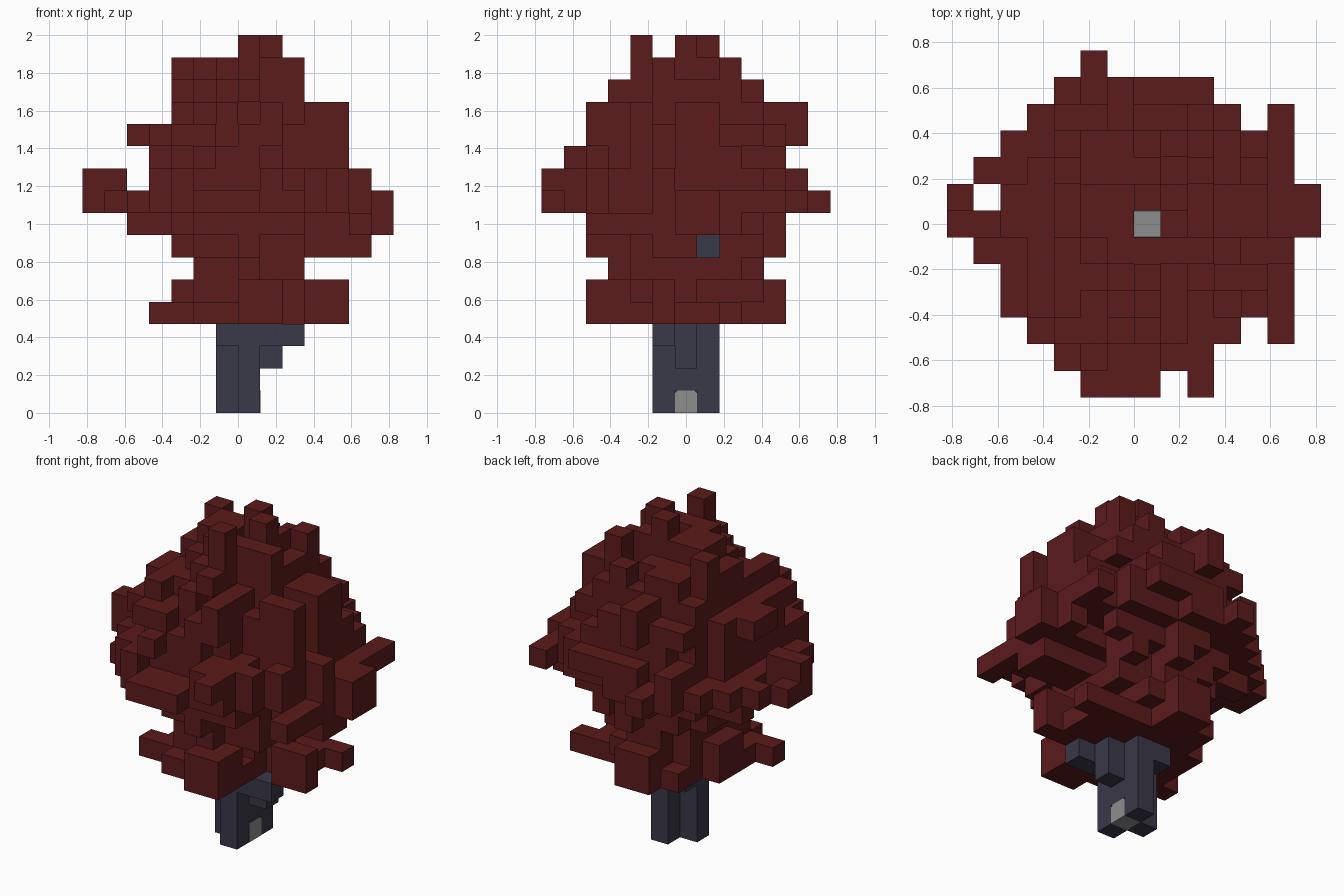
import bpy
import bmesh
import math
import random
from itertools import product
from mathutils import Vector

random.seed(5)
UNIT = 2 / 17          # edge length of one block
CANOPY_BASE = 4        # first layer of blocks with leaves
CAP_LEVEL = 13         # floor of the open shaft in the crown

start_cube = bpy.data.objects.get("Cube")
if start_cube:
    bpy.data.objects.remove(start_cube, do_unlink=True)


def make_material(name, colour):
    mat = bpy.data.materials.new(name)
    mat.use_nodes = True
    mat.diffuse_color = (*colour, 1)
    shader = mat.node_tree.nodes["Principled BSDF"]
    shader.inputs["Base Color"].default_value = (*colour, 1)
    shader.inputs["Roughness"].default_value = 0.9
    return mat


dark_red = make_material("dark red leaves", (0.107, 0.0105, 0.011))
slate = make_material("slate bark", (0.042, 0.040, 0.065))
grey = make_material("plain grey", (0.27, 0.27, 0.27))


def box_cells(x0, x1, y0, y1, z0, z1):
    """All block cells of an inclusive box."""
    return set(product(range(x0, x1 + 1), range(y0, y1 + 1), range(z0, z1 + 1)))


DIRECTIONS = [Vector(d) for d in product((-1, 0, 1), repeat=3)
              if sum(map(abs, d)) == 1]


def neighbours(cell):
    return [tuple(int(a + b) for a, b in zip(cell, d)) for d in DIRECTIONS]


def link_mesh(name, bm, mat):
    mesh = bpy.data.meshes.new(name)
    bm.to_mesh(mesh)
    bm.free()
    mesh.materials.append(mat)
    bpy.context.collection.objects.link(bpy.data.objects.new(name, mesh))


def build_blocks(name, cells, hidden_by, mat):
    """Skin a set of blocks, leaving out the faces that touch other blocks."""
    bm = bmesh.new()
    corners = {}

    def corner(point):
        key = tuple(round(c * 2) for c in point)
        if key not in corners:
            corners[key] = bm.verts.new(Vector(point) * UNIT)
        return corners[key]

    for cell in sorted(cells):
        centre = Vector(cell) + Vector((0.5, 0, 0.5))
        for normal, other in zip(DIRECTIONS, neighbours(cell)):
            if other in cells or other in hidden_by:
                continue
            side = Vector((normal.y, normal.z, normal.x))
            up = normal.cross(side)
            ring = [(-1, -1), (1, -1), (1, 1), (-1, 1)]
            bm.faces.new([corner(centre + (normal + side * a + up * b) / 2)
                          for a, b in ring])
    link_mesh(name, bm, mat)


# Trunk with stepped branches under the leaves
trunk = box_cells(0, 0, -1, 1, 0, 4) | box_cells(-1, -1, 0, 0, 0, 4)
trunk |= box_cells(1, 1, 0, 0, 2, 3) | box_cells(1, 2, -1, -1, 3, 3)
trunk |= {(-1, -1, 3), (-1, 1, 3)}
trunk.discard((0, 0, 0))
branch_end = {(1, 1, 7)}

# Canopy: radius and reach of every layer, from the bottom up
radii = [3.2, 3.1, 2.8, 3.6, 4.7, 5.5, 5.3, 4.8, 4.4, 3.8, 2.9, 1.9]
reach_x = [(-3, 4), (-3, 4), (-2, 2), (-3, 5), (-5, 5), (-5, 5),
           (-4, 5), (-4, 4), (-5, 4), (-3, 4), (-3, 2), (-3, 2)]
reach_y = [(-4, 4), (-4, 4), (-3, 3), (-4, 4), (-4, 4), (-5, 5),
           (-5, 5), (-5, 4), (-4, 5), (-4, 5), (-3, 3), (-2, 2)]

canopy = set()
for layer, radius in enumerate(radii):
    z = layer + CANOPY_BASE
    for x, y, _ in sorted(box_cells(*reach_x[layer], *reach_y[layer], z, z)):
        if math.hypot(x + 0.5, y) < radius + random.uniform(-1.1, 0.7):
            canopy.add((x, y, z))

# Tufts that stick out of the canopy
tufts = [
    (-7, -6, 0, 0, 9, 10), (-7, -7, 1, 1, 9, 9), (-6, -6, -1, -1, 9, 9),
    (-6, -5, 2, 2, 9, 9), (6, 6, 0, 1, 8, 9), (5, 5, -1, 2, 8, 9),
    (5, 5, -4, -2, 8, 8), (5, 5, 3, 4, 9, 9), (3, 5, -1, 0, 7, 7),
    (-2, 0, -6, -6, 9, 9), (2, 2, -6, -5, 10, 10), (-2, -2, 5, 6, 9, 9),
    (-1, -1, 4, 5, 12, 13), (3, 4, 0, 1, 12, 13), (3, 4, -2, -2, 11, 13),
    (-5, -4, 0, 1, 12, 12), (-4, -3, -2, -2, 4, 4), (3, 4, 2, 2, 4, 4),
    (3, 4, -1, -1, 4, 5), (0, 1, -4, -3, 4, 5), (1, 2, 1, 2, 6, 6),
    (-1, 0, 3, 4, 4, 5),
]
# Wide rim of the canopy, in overlapping shelves
rim = [
    (-4, 3, -4, 4, 9, 9), (-5, 4, -3, 3, 9, 9), (-3, -1, 5, 5, 9, 9),
    (0, 2, 5, 5, 10, 10), (-3, 2, -5, -5, 9, 9),
]
for box in tufts + rim:
    canopy |= box_cells(*box)
# Single blocks on the crown, then on the sides and the waist
canopy |= {(0, -2, 15), (0, -2, 16), (1, 0, 16), (0, 1, 16), (1, 0, 15),
           (0, 1, 15), (-2, 1, 15), (-3, 2, 15), (2, 2, 15), (-2, 1, 14),
           (-3, 2, 14), (2, 2, 14), (2, -1, 15), (2, -1, 14), (-1, 3, 14)}
canopy |= {(0, 4, 7), (0, 3, 7), (0, 3, 6), (0, -3, 6), (0, -4, 7),
           (0, -4, 8), (0, -3, 7), (2, 1, 4), (3, 1, 4), (2, 2, 4),
           (-2, 3, 4), (4, -1, 10), (5, -1, 10), (1, -4, 13), (1, -3, 13)}

# Open the crown shaft and the pocket beside the branch, drop loose blocks
canopy -= box_cells(0, 0, 0, 0, CAP_LEVEL, 16)
canopy -= box_cells(2, 5, 1, 1, 7, 7)
canopy -= trunk | branch_end
canopy = {c for c in canopy if any(n in canopy for n in neighbours(c))}

build_blocks("canopy", canopy, trunk | branch_end, dark_red)
build_blocks("trunk", trunk, canopy, slate)
build_blocks("branch_end", branch_end, canopy, slate)


def grey_block(name, location, size):
    """Grey block with its two upper side edges clipped."""
    bm = bmesh.new()
    bmesh.ops.create_cube(bm, size=1)
    top_edges = [e for e in bm.edges
                 if all(v.co.z > 0 for v in e.verts)
                 and e.verts[0].co.y == e.verts[1].co.y]
    for v in bm.verts:
        v.co = Vector(a * b for a, b in zip(v.co, size)) + Vector(location)
    bmesh.ops.bevel(bm, geom=top_edges, offset=min(size) * 0.1,
                    segments=1, affect='EDGES')
    link_mesh(name, bm, grey)


# Grey core block in the foot of the trunk, and its cap in the crown
half = UNIT / 2
grey_block("base_core", (half + 0.001, 0, half), (UNIT, UNIT, UNIT))
grey_block("crown_cap", (half, 0, UNIT * CAP_LEVEL + 0.002),
           (UNIT, UNIT, 0.006))
